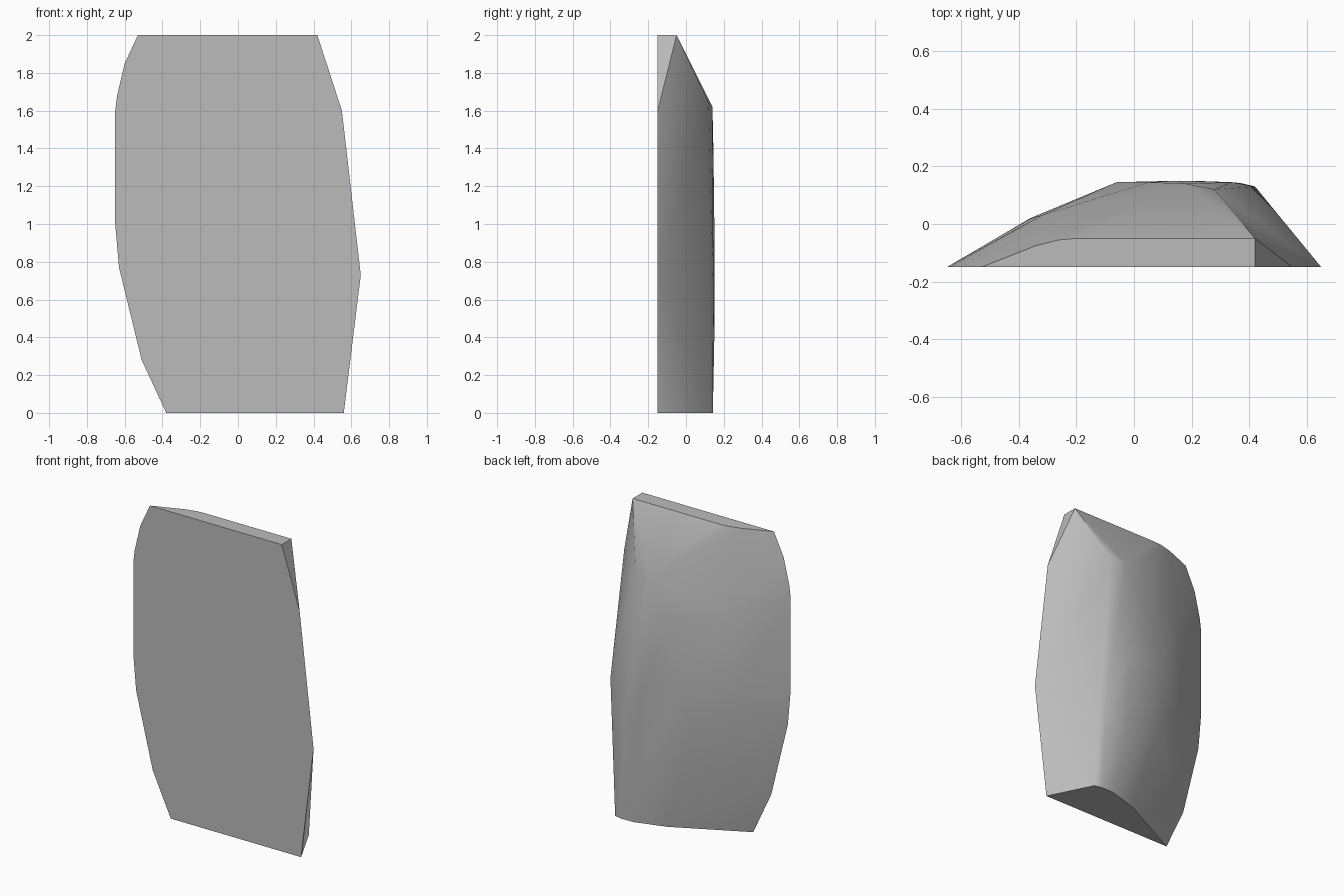
import bpy
import bmesh
import math

# Remove the default cube
default_cube = bpy.data.objects.get("Cube")
if default_cube:
    bpy.data.objects.remove(default_cube, do_unlink=True)

FRONT = -0.15


def make_material(name, color):
    material = bpy.data.materials.new(name)
    material.use_nodes = True
    material.diffuse_color = color
    shader = next(n for n in material.node_tree.nodes if n.type == "BSDF_PRINCIPLED")
    shader.inputs["Base Color"].default_value = color
    return material


def convex_solid(name, points, material):
    """Wrap a faceted solid around its corner points."""
    mesh = bpy.data.meshes.new(name)
    bm = bmesh.new()
    for point in points:
        bm.verts.new(point)
    hull = bmesh.ops.convex_hull(bm, input=bm.verts[:])
    unused = {v for v in hull["geom_interior"] if isinstance(v, bmesh.types.BMVert)}
    bmesh.ops.delete(bm, geom=list(unused), context="VERTS")
    bmesh.ops.dissolve_limit(bm, angle_limit=math.radians(1),
                             verts=bm.verts[:], edges=bm.edges[:])
    bmesh.ops.recalc_face_normals(bm, faces=bm.faces[:])
    bm.to_mesh(mesh)
    bm.free()
    mesh.materials.append(material)
    solid = bpy.data.objects.new(name, mesh)
    bpy.context.collection.objects.link(solid)
    return solid


# Outline of the flat front face (x, z)
outline = [(-.53, 2), (.42, 2), (.55, 1.6), (.65, .73), (.56, 0), (-.38, 0),
           (-.51, .28), (-.63, .77), (-.65, 1), (-.65, 1.6), (-.64, 1.68), (-.6, 1.85)]

# Back rim of the flat top and of the flat base (x, y)
top_rim = [(-.34, -.075), (-.26, -.055), (-.2, -.05), (.42, -.05)]
base_rim = [(.42, .13), (.37, .142), (.28, .14), (.08, .08)]

# Worn ridge and shoulders of the back (x, y, z)
back_ridge = [(.28, .12, 1.64), (.18, .14, 1.62), (.05, .145, 1.4), (-.06, .145, 1),
              (.15, .15, 1), (.2, .15, .4), (.34, .145, .6), (-.1, .12, .62),
              (-.32, .03, 1.46), (-.36, .02, .9)]

points = [(x, FRONT, z) for x, z in outline]
points += [(x, y, 2) for x, y in top_rim]
points += [(x, y, 0) for x, y in base_rim]
points += back_ridge

# Stone slab with sharp rim and softened back
stone = make_material("stone grey", (0.5, 0.5, 0.5, 1))
slab = convex_solid("stone_slab", points, stone)
bpy.ops.object.select_all(action="DESELECT")
slab.select_set(True)
bpy.context.view_layer.objects.active = slab
bpy.ops.object.shade_smooth_by_angle(angle=math.radians(30))
